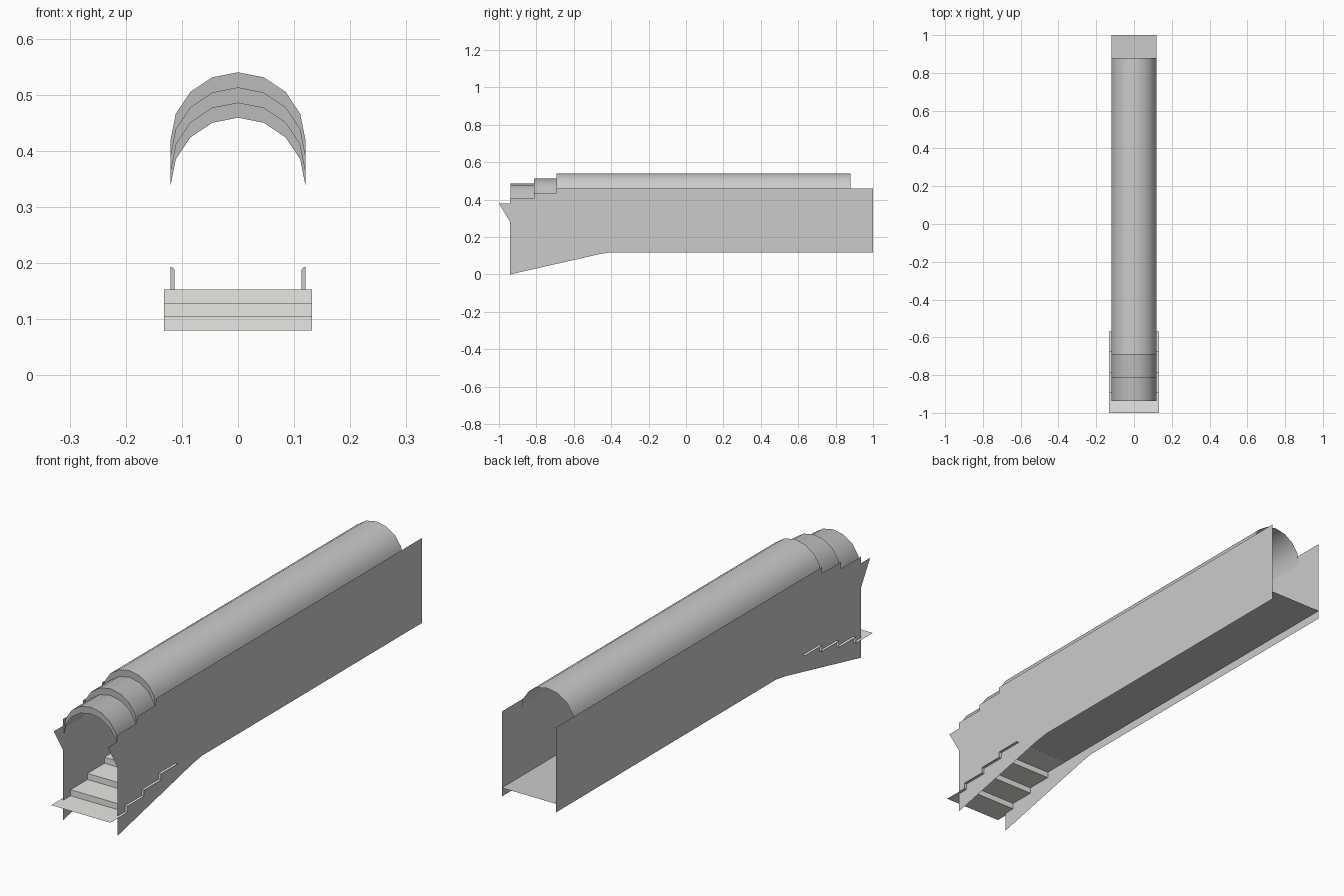
import bpy
import math

if "Cube" in bpy.data.objects:
    bpy.data.objects.remove(bpy.data.objects["Cube"])


def material(name, rgb):
    m = bpy.data.materials.new(name)
    m.diffuse_color = (*rgb, 1)
    m.use_nodes = True
    m.node_tree.nodes["Principled BSDF"].inputs["Base Color"].default_value = m.diffuse_color
    return m


def build(name, verts, faces, mat=None, smooth=False):
    me = bpy.data.meshes.new(name)
    me.from_pydata(verts, [], faces)
    ob = bpy.data.objects.new(name, me)
    bpy.context.collection.objects.link(ob)
    if mat:
        me.materials.append(mat)
    if smooth:
        bpy.ops.object.select_all(action='DESELECT')
        ob.select_set(True)
        bpy.context.view_layer.objects.active = ob
        bpy.ops.object.shade_smooth_by_angle(angle=math.radians(30))
    return ob


def strip(name, profile, half_width, mat=None):
    """Sheet spanning -half_width..half_width along a (y, z) profile."""
    verts = [(x, y, z) for y, z in profile for x in (-half_width, half_width)]
    faces = [(2*i, 2*i + 1, 2*i + 3, 2*i + 2) for i in range(len(profile) - 1)]
    return build(name, verts, faces, mat)


def vault(name, path, mat=None):
    """Half-round arch swept along (y, centre height) points."""
    n, r = 8, 0.12
    verts = [(r*math.cos(math.pi*k/n), y, z + r*math.sin(math.pi*k/n))
             for y, z in path for k in range(n + 1)]
    faces = [(i*(n+1) + k, i*(n+1) + k + 1, (i+1)*(n+1) + k + 1, (i+1)*(n+1) + k)
             for i in range(len(path) - 1) for k in range(n)]
    return build(name, verts, [f[::-1] for f in faces], mat, True)


W = 0.1205
stone = material("stone", (0.80, 0.80, 0.76))
dark = material("dark_grey", (0.5, 0.5, 0.5))

# Vaulted roof, with the stepped entrance arches
vault("roof_vault", [(-0.692, 0.42), (0.88, 0.42)])
vault("entrance_arches", [(-0.937, 0.339), (-0.937, 0.366), (-0.813, 0.366),
                          (-0.813, 0.393), (-0.692, 0.393), (-0.692, 0.42)], dark)

# Side walls with stepped tops and pointed front flaps
outline = [(-0.94, 0), (-0.46, 0.109), (-0.4, 0.118), (1, 0.118), (1, 0.46),
           (-0.692, 0.46), (-0.692, 0.434), (-0.813, 0.434), (-0.813, 0.407),
           (-0.94, 0.407), (-0.94, 0.38), (-1, 0.38), (-0.94, 0.28)]
for side, s in (("left", -1), ("right", 1)):
    ids = list(range(len(outline)))
    build(side + "_wall", [(s*W, y, z) for y, z in outline],
          [ids if s > 0 else ids[::-1]])

    # Low curb along the foot of the wall
    curb = [(0.12, 0.153), (0.113, 0.153), (0.113, 0.188), (0.116, 0.192), (0.12, 0.193)]
    n = len(curb)
    verts = [(s*x, y, z) for y in (-0.57, 0.5) for x, z in curb]
    faces = [(k, k + 1, n + k + 1, n + k) for k in range(n - 1)]
    faces += [tuple(range(n)), tuple(range(2*n - 1, n - 1, -1))]
    build(side + "_curb", verts, faces)

# Entrance steps: four treads and three risers
steps = []
for i in range(4):
    z = 0.08 + i*0.0243
    steps += [(-1 + i*0.1075, z), (-1 + (i + 1)*0.1075, z)]
strip("entrance_steps", steps, 0.132, stone)

# Passage floor
strip("floor", [(-0.57, 0.153), (1, 0.153)], 0.12)
